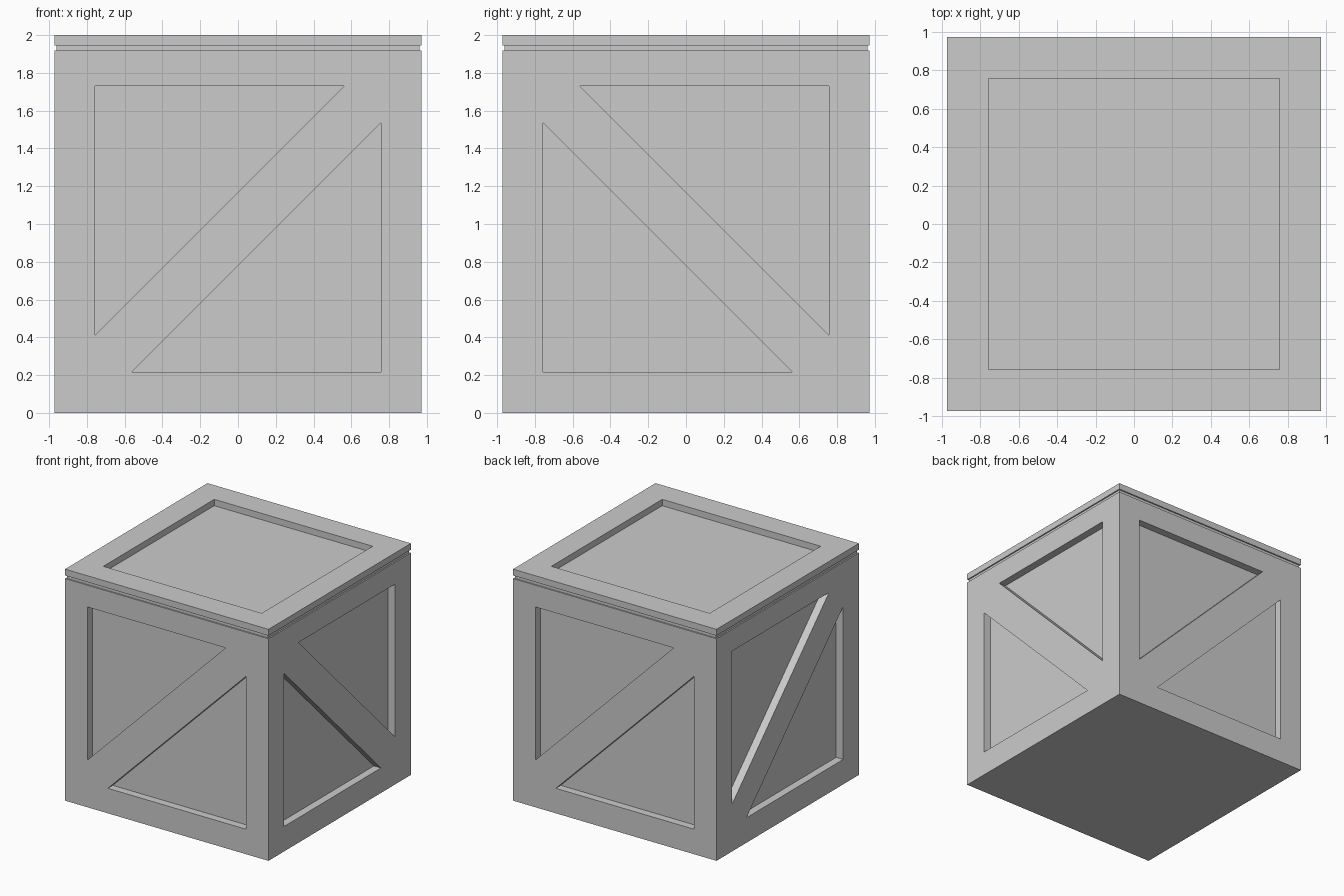
import bpy, bmesh
from math import pi
from mathutils import Matrix, Vector

if "Cube" in bpy.data.objects:
    bpy.data.objects.remove(bpy.data.objects["Cube"])

HALF = 0.972        # half width of the crate
NECK = 0.956        # half width inside the groove under the lid
PANEL = 0.757       # half width of the recessed panels
TIP = 0.563         # where the triangle tips stop beside the brace
MID = 0.973         # centre height of the side panels
DEPTH = 0.067       # side recess depth
BODY_TOP, LID_BOTTOM, LID_TOP = 1.918, 1.945, 2.0


def finish(name, bm):
    bmesh.ops.recalc_face_normals(bm, faces=bm.faces[:])
    mesh = bpy.data.meshes.new(name)
    bm.to_mesh(mesh)
    bm.free()
    obj = bpy.data.objects.new(name, mesh)
    bpy.context.collection.objects.link(obj)
    return obj


def box(bm, half, z0, z1):
    m = Matrix.Translation((0, 0, (z0 + z1) / 2)) @ Matrix.Diagonal((2 * half, 2 * half, z1 - z0, 1))
    return bmesh.ops.create_cube(bm, size=1, matrix=m)["verts"]


def prism(bm, points, rot):
    """Triangular cutter on the front face, turned about z to another side."""
    loops = [[bm.verts.new(rot @ Vector((x, y, z + MID))) for x, z in points]
             for y in (-HALF - 0.1, -HALF + DEPTH)]
    bm.faces.new(loops[0])
    bm.faces.new(loops[1][::-1])
    for i in range(3):
        j = (i + 1) % 3
        bm.faces.new((loops[0][i], loops[1][i], loops[1][j], loops[0][j]))


# Body with a narrow neck that forms the groove and the lid panel floor
bm = bmesh.new()
verts = box(bm, HALF, 0, BODY_TOP)
bm.normal_update()
top = max(bm.faces, key=lambda f: f.calc_center_median().z)
bmesh.ops.inset_region(bm, faces=[top], thickness=HALF - NECK)
ext = bmesh.ops.extrude_face_region(bm, geom=[top])["geom"]
bmesh.ops.delete(bm, geom=[top], context="FACES_ONLY")
for v in (e for e in ext if isinstance(e, bmesh.types.BMVert)):
    v.co.z = LID_BOTTOM
body = finish("crate_body", bm)

# Two triangular recesses per side; the brace is mirrored on the right side
bm = bmesh.new()
for k in range(4):
    s = -1 if k == 1 else 1
    rot = Matrix.Rotation(k * pi / 2, 4, "Z")
    for t in (1, -1):
        prism(bm, [(-s * t * PANEL, t * PANEL), (s * t * TIP, t * PANEL), (-s * t * PANEL, -t * TIP)], rot)
cutter = finish("recess_cutter", bm)
cutter.hide_render = True

mod = body.modifiers.new("recesses", "BOOLEAN")
mod.object = cutter
mod.operation = "DIFFERENCE"
mod.solver = "EXACT"
bpy.context.view_layer.objects.active = body
bpy.ops.object.modifier_apply(modifier=mod.name)
bpy.data.objects.remove(cutter)

# Lid frame: a square ring around the sunken top panel
bm = bmesh.new()
rings = [[bm.verts.new((sx * h, sy * h, z)) for sx, sy in ((-1, -1), (1, -1), (1, 1), (-1, 1))]
         for h, z in ((HALF, LID_BOTTOM), (HALF, LID_TOP), (PANEL, LID_TOP), (PANEL, LID_BOTTOM))]
for a in range(4):
    b = (a + 1) % 4
    for i in range(4):
        j = (i + 1) % 4
        bm.faces.new((rings[a][i], rings[a][j], rings[b][j], rings[b][i]))
finish("lid_frame", bm)
